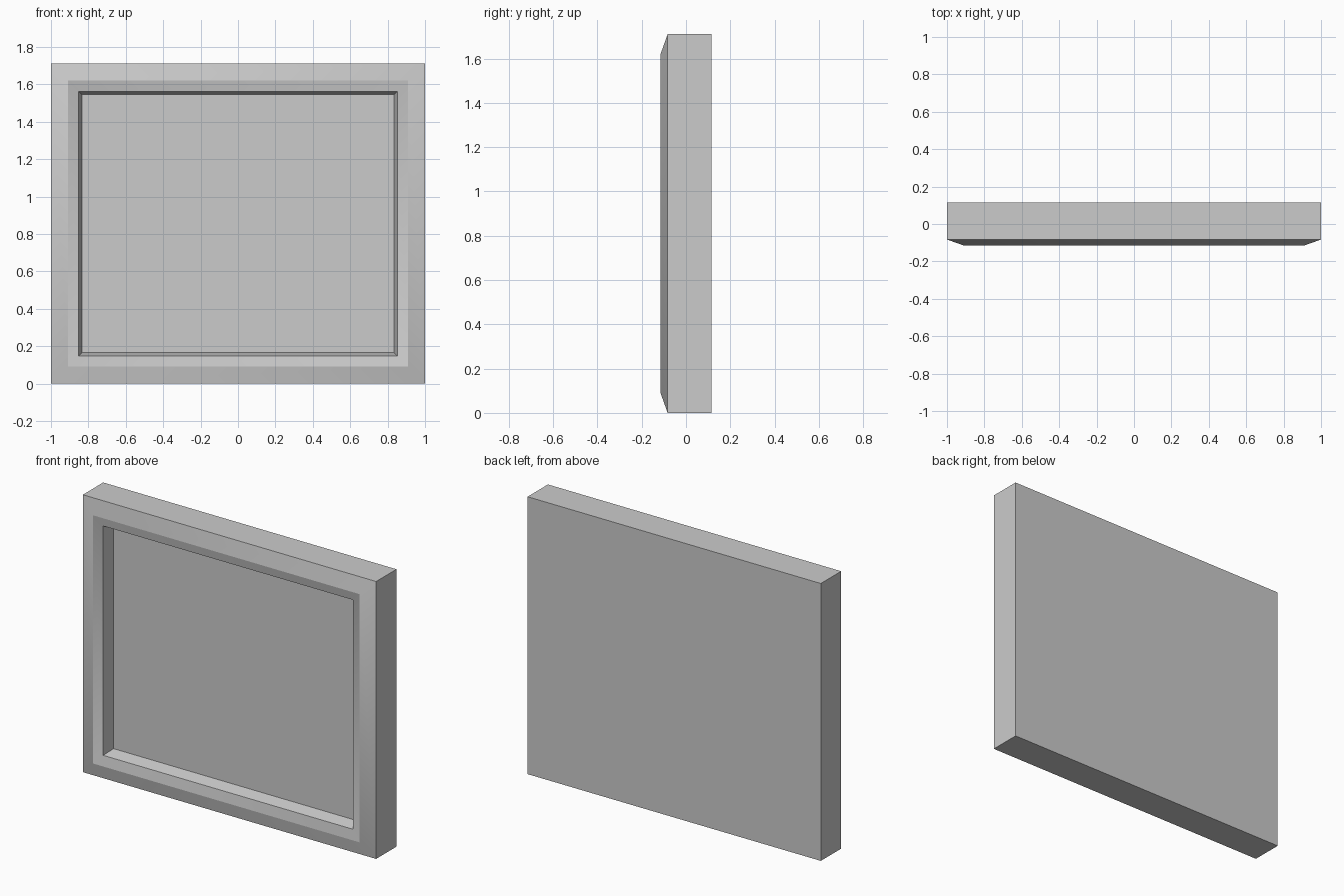
import bpy, bmesh, math

if "Cube" in bpy.data.objects:
    bpy.data.objects.remove(bpy.data.objects["Cube"])

W, H = 2.0, 1.71

# Frame profile from back edge to recessed panel: (inset from outer edge, y)
PROFILE = [
    (0.0, 0.115),     # back edge
    (0.0, -0.083),    # outer side
    (0.09, -0.115),   # raised ridge
    (0.148, -0.096),  # inner lip
    (0.165, -0.02),   # panel edge
]


def ring(bm, inset, y):
    x = W / 2 - inset
    return [bm.verts.new(p) for p in
            ((-x, y, inset), (x, y, inset), (x, y, H - inset), (-x, y, H - inset))]


bm = bmesh.new()
rings = [ring(bm, *p) for p in PROFILE]

# Frame sides, mitred at the corners
for a, b in zip(rings, rings[1:]):
    for i in range(4):
        j = (i + 1) % 4
        bm.faces.new((a[i], a[j], b[j], b[i]))

# Back board and recessed front panel
bm.faces.new(rings[0][::-1])
bm.faces.new(rings[-1])
bmesh.ops.recalc_face_normals(bm, faces=bm.faces)

mesh = bpy.data.meshes.new("picture_frame")
bm.to_mesh(mesh)
bm.free()
frame = bpy.data.objects.new("picture_frame", mesh)
bpy.context.collection.objects.link(frame)

# Soft mitres on the sloped faces, sharp edges elsewhere
bpy.context.view_layer.objects.active = frame
frame.select_set(True)
bpy.ops.object.shade_smooth_by_angle(angle=math.radians(30))
